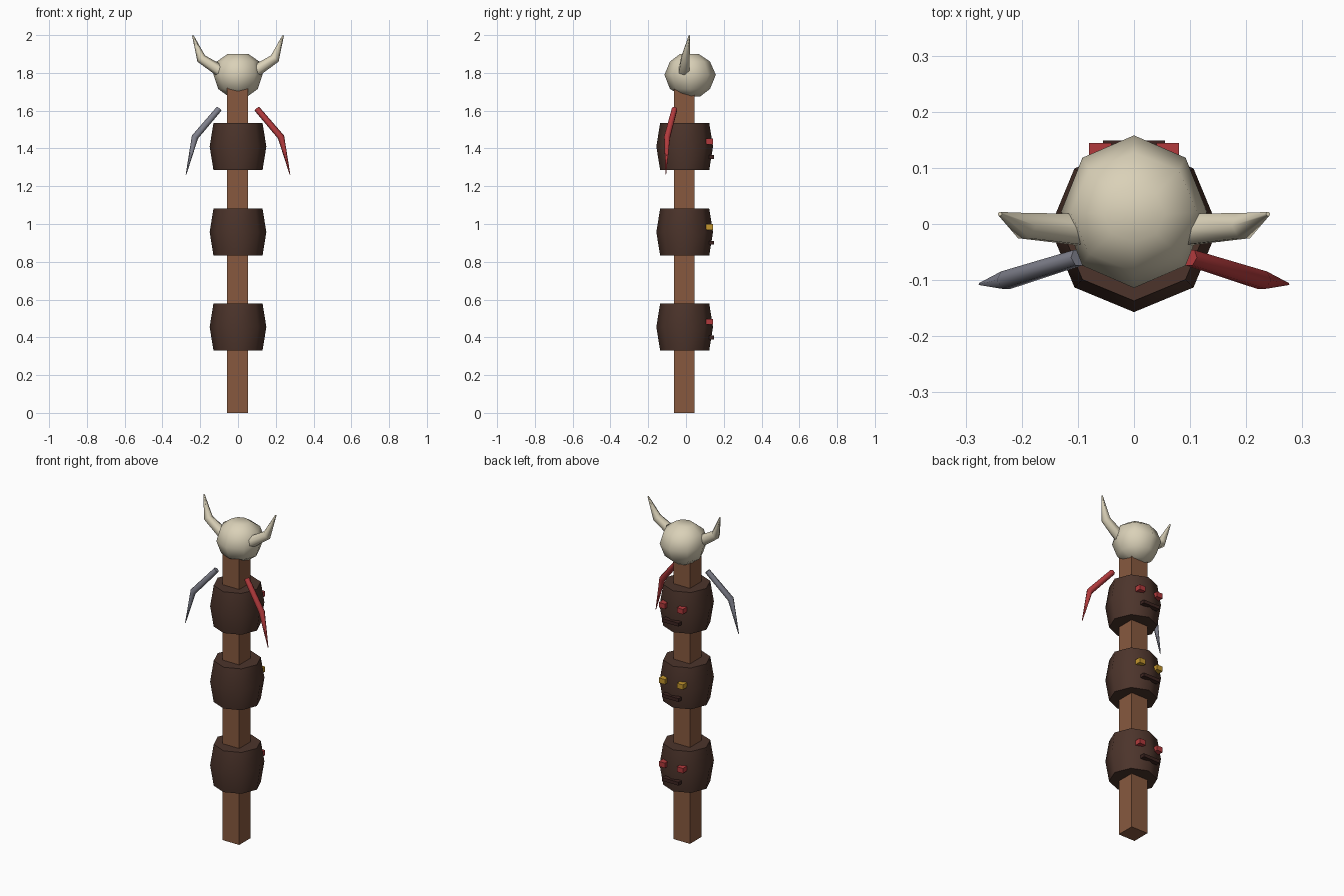
import bpy, bmesh, math
from mathutils import Vector

if "Cube" in bpy.data.objects:
    bpy.data.objects.remove(bpy.data.objects["Cube"])


def material(name, hex_code):
    def lin(c):
        return c / 12.92 if c <= 0.04045 else ((c + 0.055) / 1.055) ** 2.4
    m = bpy.data.materials.new(name)
    rgb = [lin(int(hex_code[i:i + 2], 16) / 255) for i in (0, 2, 4)]
    m.diffuse_color = (*rgb, 1)
    m.use_nodes = True
    m.node_tree.nodes["Principled BSDF"].inputs["Base Color"].default_value = m.diffuse_color
    return m


WOOD = material("wood", "87593F")
BARK = material("dark_wood", "4C342B")
BONE = material("bone", "DAD1B8")
RED = material("red", "B23A3C")
GREY = material("grey", "81828E")
GOLD = material("gold", "C4962E")
MOUTH = material("mouth_brown", "3C2420")


def loft(name, rings, mat, smooth=None):
    """Skin a list of equally sized vertex rings and cap both ends."""
    bm = bmesh.new()
    loops = [[bm.verts.new(p) for p in ring] for ring in rings]
    n = len(loops[0])
    for a, b in zip(loops, loops[1:]):
        for i in range(n):
            j = (i + 1) % n
            bm.faces.new((a[i], a[j], b[j], b[i]))
    bm.faces.new(loops[0])
    bm.faces.new(loops[-1])
    bmesh.ops.recalc_face_normals(bm, faces=bm.faces)
    me = bpy.data.meshes.new(name)
    bm.to_mesh(me)
    bm.free()
    me.materials.append(mat)
    ob = bpy.data.objects.new(name, me)
    bpy.context.collection.objects.link(ob)
    if smooth:
        bpy.ops.object.select_all(action='DESELECT')
        ob.select_set(True)
        bpy.context.view_layer.objects.active = ob
        bpy.ops.object.shade_smooth_by_angle(angle=math.radians(smooth))
    return ob


def ring(z, rx, ry, cy, n=8):
    """Horizontal ring with one corner facing the front."""
    return [(rx * math.sin(t), cy - ry * math.cos(t), z)
            for t in (2 * math.pi * i / n for i in range(n))]


def box(name, centre, size, mat):
    x, y, z = centre
    a, b, h = (s / 2 for s in size)
    return loft(name, [[(x + i * a, y + j * b, z + k * h)
                        for i, j in ((-1, -1), (1, -1), (1, 1), (-1, 1))]
                       for k in (-1, 1)], mat)


def tube(name, points, radii, mat, n=6):
    """Tapered tube along a bent path."""
    pts = [Vector(p) for p in points]
    rings = []
    for i, (p, r) in enumerate(zip(pts, radii)):
        d = (pts[min(i + 1, len(pts) - 1)] - pts[max(i - 1, 0)]).normalized()
        u = d.cross(Vector((0, 1, 0))).normalized()
        v = d.cross(u)
        rings.append([p + r * (math.cos(t) * u + math.sin(t) * v)
                      for t in (2 * math.pi * k / n for k in range(n))])
    return loft(name, rings, mat, 62)


# Square post
box("post", (-0.002, -0.01, 0.86), (0.11, 0.108, 1.72), WOOD)

# Barrel-shaped heads with eyes and a mouth on the back
for label, z, eye in (("lower", 0.455, RED), ("middle", 0.957, GOLD), ("upper", 1.41, RED)):
    loft(label + "_barrel", [ring(z + dz, r, r, -0.007)
                             for dz, r in ((-0.124, 0.13), (0, 0.15), (0.124, 0.13))], BARK, 50)
    for side, s in (("left", -1), ("right", 1)):
        box(f"{label}_{side}_eye", (s * 0.06, 0.125, z + 0.027), (0.04, 0.038, 0.03), eye)
    box(label + "_mouth", (0, 0.135, z - 0.056), (0.11, 0.028, 0.02), MOUTH)

# Skull: z, half width, half depth, depth centre
SKULL = ((1.675, 0.05, 0.045, 0.03), (1.715, 0.105, 0.106, 0.021), (1.79, 0.13, 0.136, 0.022),
         (1.86, 0.113, 0.106, 0.021), (1.9, 0.055, 0.05, 0.018))
loft("skull", [ring(z, rx, ry, cy) for z, rx, ry, cy in SKULL], BONE, 62)

# Horns and hanging feathers on both sides
for side, s, colour in (("left", -1, GREY), ("right", 1, RED)):
    tube(side + "_horn", [(s * 0.085, -0.01, 1.805), (s * 0.195, -0.003, 1.876), (s * 0.239, 0.018, 1.998)],
         (0.033, 0.026, 0.004), BONE)
    tube(side + "_feather", [(s * 0.1, -0.06, 1.61), (s * 0.228, -0.1, 1.46), (s * 0.275, -0.107, 1.262)],
         (0.016, 0.018, 0.002), colour)
